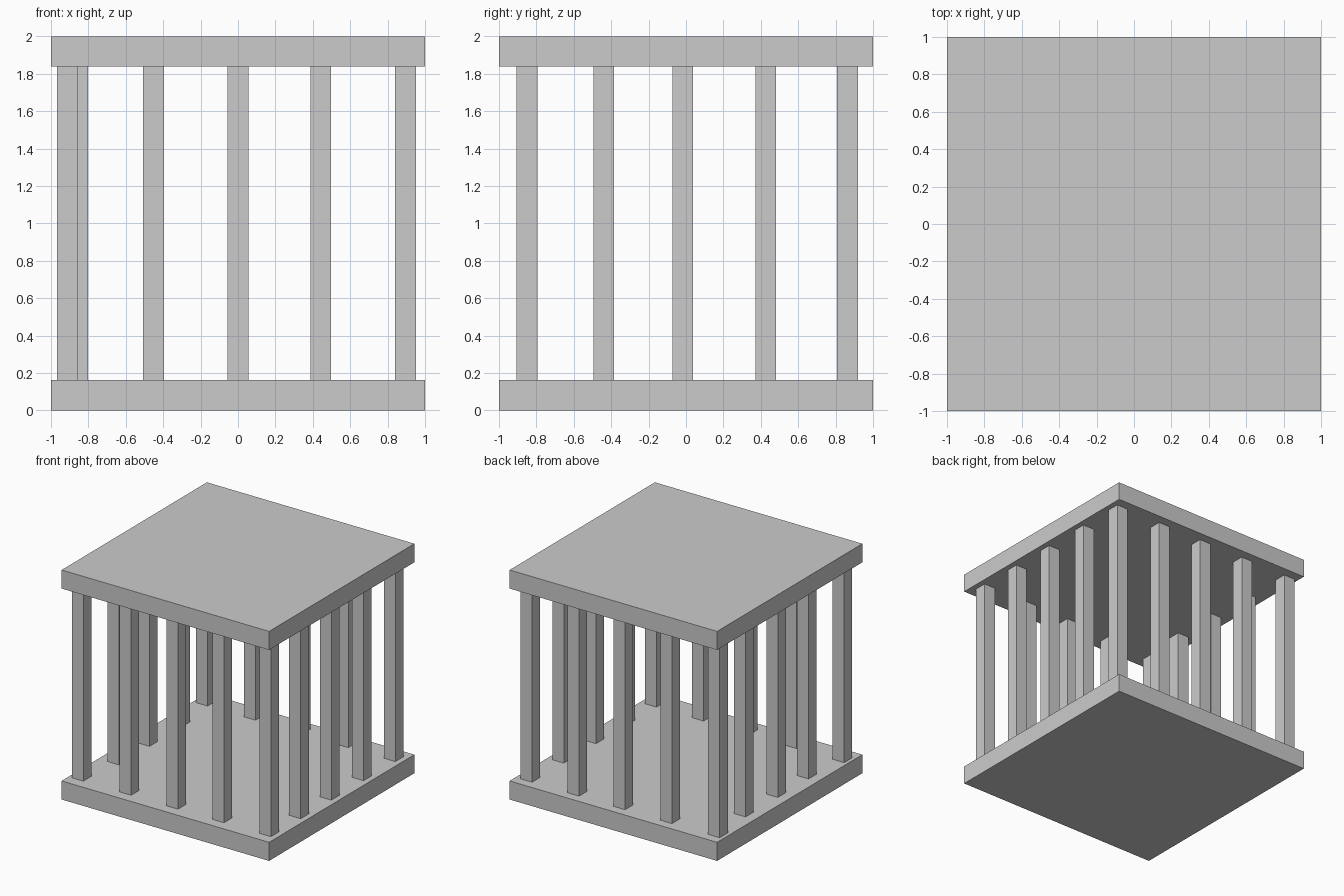
import bpy

if "Cube" in bpy.data.objects:
    bpy.data.objects.remove(bpy.data.objects["Cube"])

def box(name, centre, size):
    bpy.ops.mesh.primitive_cube_add(size=1, location=centre)
    ob = bpy.context.object
    ob.name = name
    ob.scale = size
    bpy.ops.object.transform_apply(location=False, rotation=False, scale=True)
    return ob

SLAB = 0.162
POST = 0.111
HEIGHT = 2 - 2 * SLAB

# Floor and roof slabs
box("floor_slab", (0, 0, SLAB / 2), (2, 2, SLAB))
box("roof_slab", (0, 0, 2 - SLAB / 2), (2, 2, SLAB))

# Ring of square posts along the four edges
xs = [-0.913, -0.452, 0.0, 0.443, 0.896]
ys = [-0.85, -0.44, -0.017, 0.427, 0.863]

def post(name, x, y):
    box(name, (x, y, 1), (POST, POST, HEIGHT))

for i, x in enumerate(xs):
    post(f"front_post_{i + 1}", x, ys[0])
    post(f"back_post_{i + 1}", x, ys[-1])

# The middle left posts sit slightly further in than the corners
for i, y in enumerate(ys[1:-1]):
    post(f"left_post_{i + 1}", -0.857, y)
    post(f"right_post_{i + 1}", xs[-1], y)
